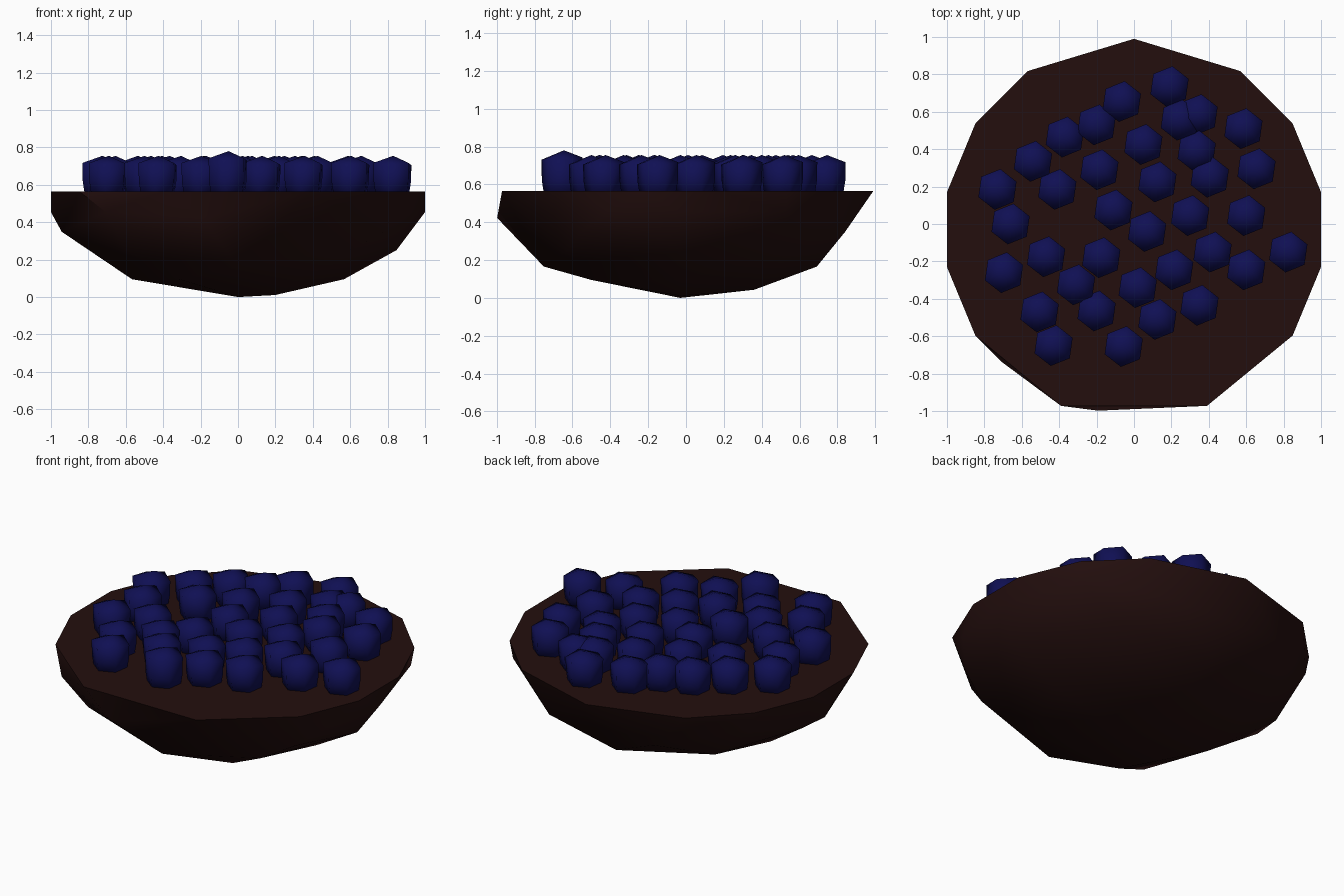
import bpy, bmesh, math

if "Cube" in bpy.data.objects:
    bpy.data.objects.remove(bpy.data.objects["Cube"])

RIM_Z, RADIUS, CY = 0.565, 1.02, -0.03


def material(name, rgb):
    m = bpy.data.materials.new(name)
    m.diffuse_color = (*rgb, 1)
    m.use_nodes = True
    m.node_tree.nodes["Principled BSDF"].inputs["Base Color"].default_value = m.diffuse_color
    return m


def make_object(name, bm, mat, angle):
    bmesh.ops.recalc_face_normals(bm, faces=bm.faces)
    me = bpy.data.meshes.new(name)
    bm.to_mesh(me)
    bm.free()
    me.materials.append(mat)
    ob = bpy.data.objects.new(name, me)
    bpy.context.collection.objects.link(ob)
    bpy.ops.object.select_all(action='DESELECT')
    ob.select_set(True)
    bpy.context.view_layer.objects.active = ob
    bpy.ops.object.shade_smooth_by_angle(angle=math.radians(angle))
    return ob


def bowl_point(step, ring):
    # step: 1/32 turns clockwise from +y; ring: 0 = bottom, 8 = rim
    a, t = step * math.pi / 16, ring * math.pi / 16
    r = RADIUS * math.sin(t)
    return (r * math.sin(a), CY + r * math.cos(a), RIM_Z * (1 - math.cos(t)))


crust = material("dark brown crust", (0.017, 0.0045, 0.0042))
blue = material("deep blue berry", (0.005, 0.005, 0.088))

# Bowl-shaped base: coarse half ellipsoid with an uneven flat rim
rim = [0, 3, 5, 7, 9, 11, 14, -14, -11, -9, -7, -5, -3]
lower = [(0, 0), (0, 2), (0, 4), (2, 6), (-2, 6), (8, 1), (8, 3), (8, 5), (8, 7),
         (-8, 3), (-7, 6), (-8, 6), (-8, 7), (13, 3), (-13, 3), (16, 4), (17, 6.7),
         (4, 5), (-4, 5), (12, 5), (-12, 5), (11, 6), (-12, 7), (10, 7), (5, 7), (-5, 7)]
bm = bmesh.new()
for p in [bowl_point(s, 8) for s in rim] + [bowl_point(s, k) for s, k in lower]:
    bm.verts.new(p)
bmesh.ops.convex_hull(bm, input=bm.verts)
make_object("base", bm, crust, 50)

# Berries: faceted six-sided domes scattered over the flat top
berries = [(.19, .735), (-.065, .655), (-.2, .53), (-.37, .465), (-.54, .335), (-.73, .185),
           (-.66, 0), (-.41, .185), (-.185, .29), (.05, .425), (.245, .555), (.345, .585),
           (.585, .51), (.335, .39), (.405, .25), (.655, .295), (.125, .225), (-.11, .075),
           (.07, -.04), (.3, .045), (.6, .045), (.825, -.15), (.42, -.15), (.6, -.245),
           (.215, -.245), (.35, -.435), (.125, -.51), (.02, -.34), (-.175, -.18),
           (-.47, -.175), (-.695, -.26), (-.31, -.325), (-.505, -.47), (-.2, -.465),
           (-.43, -.65), (-.055, -.655)]
profile = [(0.095, 0.54), (0.108, 0.62), (0.110, 0.705)]
bm = bmesh.new()
for i, (x, y) in enumerate(berries):
    lift = 0.025 if i == len(berries) - 1 else 0.0
    rings = []
    for r, z in profile:
        rings.append([bm.verts.new((x + r * math.cos(math.radians(22 + 60 * k)),
                                    y + r * math.sin(math.radians(22 + 60 * k)),
                                    z + (lift + 0.012 * (k % 2) if z > 0.7 else 0)))
                      for k in range(6)])
    apex = bm.verts.new((x + 0.005, y + 0.01, 0.755 + lift))
    bm.faces.new(rings[0][::-1])
    for k in range(6):
        n = (k + 1) % 6
        for a, b in zip(rings, rings[1:]):
            bm.faces.new((a[k], a[n], b[n], b[k]))
        bm.faces.new((rings[-1][k], rings[-1][n], apex))
make_object("berries", bm, blue, 85)
